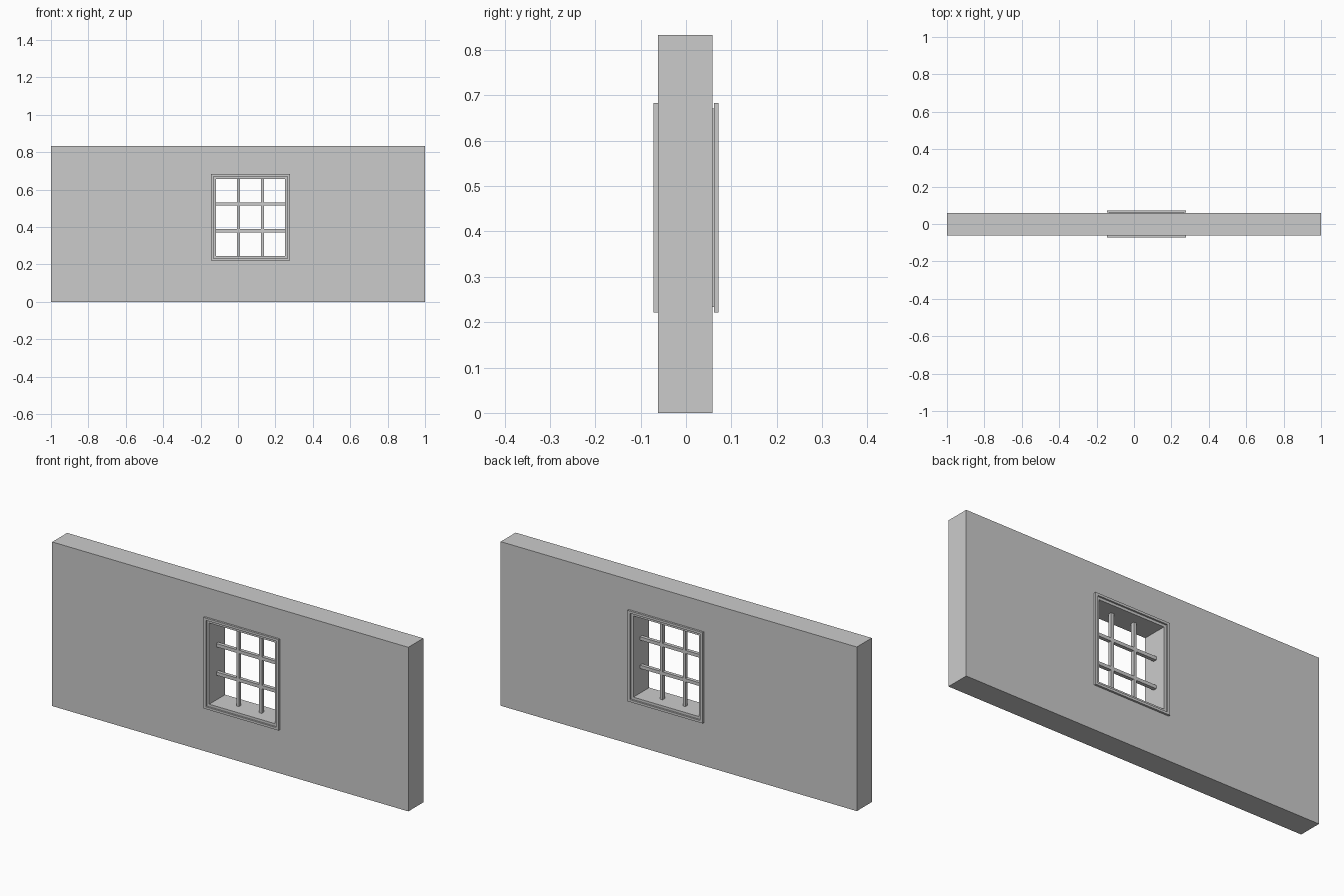
import bpy, bmesh

if "Cube" in bpy.data.objects:
    bpy.data.objects.remove(bpy.data.objects["Cube"])

CX, CZ = 0.067, 0.452          # window centre


def ring(name, outer, inner, y0, y1):
    """Rectangular tube along y; outer and inner are (x0, x1, z0, z1)."""
    bm = bmesh.new()
    loops = []
    for (x0, x1, z0, z1), y in ((outer, y0), (outer, y1), (inner, y1), (inner, y0)):
        loops.append([bm.verts.new((x, y, z))
                      for x, z in ((x0, z0), (x1, z0), (x1, z1), (x0, z1))])
    for k in range(4):
        a, b = loops[k], loops[(k + 1) % 4]
        for i in range(4):
            j = (i + 1) % 4
            bm.faces.new((a[i], a[j], b[j], b[i]))
    bmesh.ops.recalc_face_normals(bm, faces=bm.faces[:])
    me = bpy.data.meshes.new(name)
    bm.to_mesh(me)
    bm.free()
    ob = bpy.data.objects.new(name, me)
    bpy.context.collection.objects.link(ob)
    return ob


def box(name, x, y, z, sx, sy, sz):
    bpy.ops.mesh.primitive_cube_add(size=1, location=(x, y, z))
    ob = bpy.context.object
    ob.name = name
    ob.scale = (sx, sy, sz)
    return ob


def rect(hw, hh):
    return (CX - hw, CX + hw, CZ - hh, CZ + hh)


# wall with window opening
opening = rect(0.184, 0.206)
ring("wall", (-1, 1, 0, 0.833), opening, -0.062, 0.058)

# stepped trim on both faces: raised outer rim and low inner rim
for side, s, face in (("front", -1, -0.0615), ("back", 1, 0.0575)):
    ring(side + "_outer_trim", rect(0.211, 0.231), rect(0.197, 0.219), s * 0.062, s * 0.072)
    ring(side + "_inner_trim", rect(0.198, 0.219), opening, face, s * 0.0635)

# window bars
for i, s in enumerate((-1, 1)):
    box(f"vertical_bar_{i}", CX + s * 0.064, 0.002, CZ, 0.015, 0.018, 0.412)
    box(f"horizontal_bar_{i}", CX, 0.002, CZ + s * 0.072, 0.368, 0.018, 0.017)
